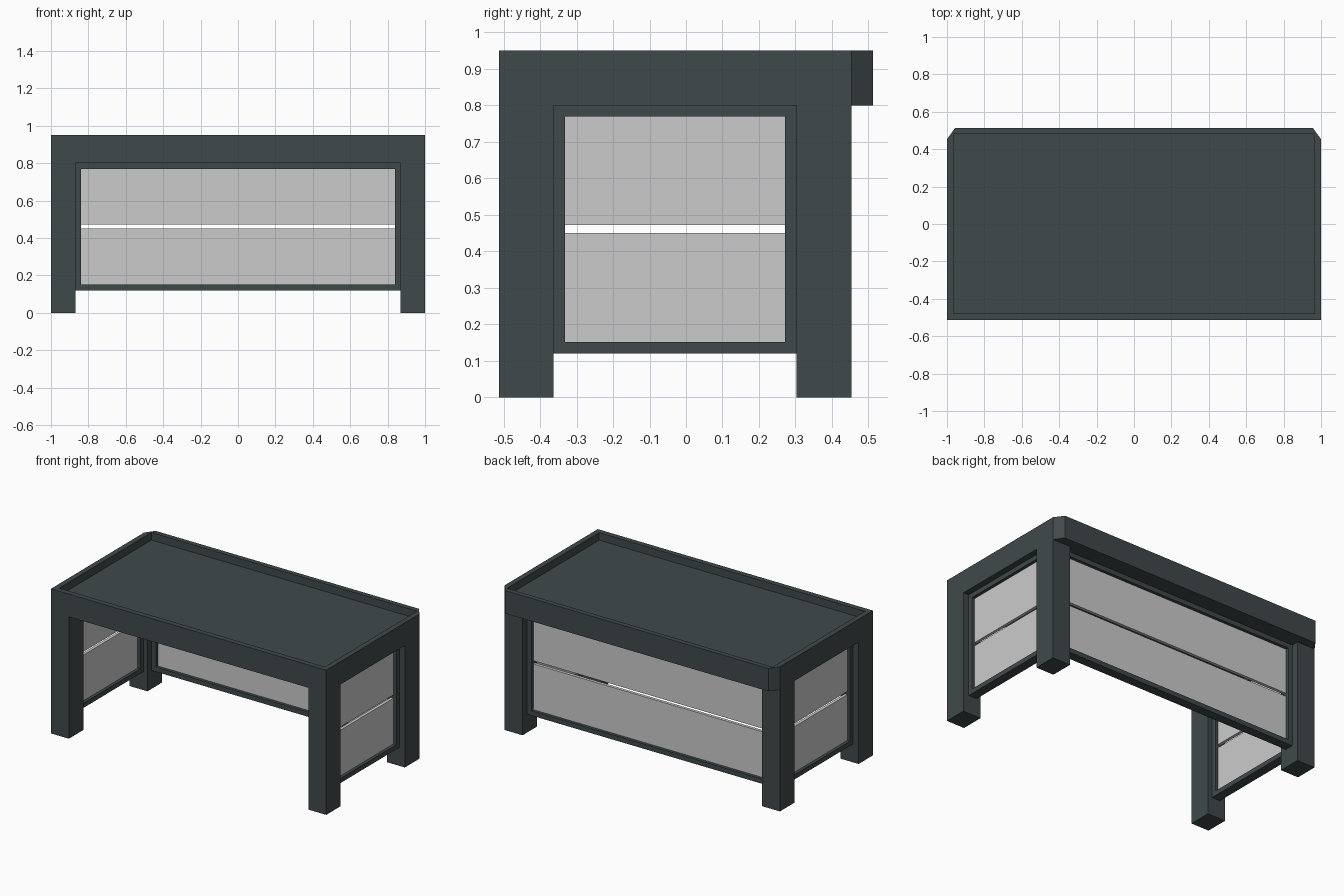
import bpy, bmesh
from mathutils import Vector

if "Cube" in bpy.data.objects:
    bpy.data.objects.remove(bpy.data.objects["Cube"])

dark = bpy.data.materials.new("dark_grey_green")
dark.diffuse_color = (0.051, 0.066, 0.071, 1)
dark.use_nodes = True
dark.node_tree.nodes["Principled BSDF"].inputs["Base Color"].default_value = dark.diffuse_color


def finish(name, bm, mat=None):
    bmesh.ops.recalc_face_normals(bm, faces=bm.faces[:])
    me = bpy.data.meshes.new(name)
    bm.to_mesh(me)
    bm.free()
    ob = bpy.data.objects.new(name, me)
    bpy.context.collection.objects.link(ob)
    if mat:
        me.materials.append(mat)
    return ob


def box(name, lo, hi, mat=None):
    bm = bmesh.new()
    bmesh.ops.create_cube(bm, size=1)
    for v in bm.verts:
        v.co = Vector([lo[i] + (v.co[i] + 0.5) * (hi[i] - lo[i]) for i in range(3)])
    return finish(name, bm, mat)


# desk body: plan grid at apron height, corner cells pulled down into legs
APRON, TOP = 0.80, 0.95
rows = [(-0.5125, 1.0), (-0.3625, 1.0), (0.3025, 1.0), (0.4535, 1.0), (0.5125, 0.957)]
bm = bmesh.new()
grid = [[bm.verts.new((x, y, APRON)) for x in (-w, -0.87, 0.87, w)] for y, w in rows]
cells = {}
for j in range(4):
    for i in range(3):
        cells[j, i] = bm.faces.new((grid[j][i], grid[j][i + 1],
                                    grid[j + 1][i + 1], grid[j + 1][i]))
legs = [cells[j, i] for j in (0, 2) for i in (0, 2)]
up = bmesh.ops.extrude_face_region(bm, geom=list(cells.values()), use_keep_orig=True)
for v in [g for g in up["geom"] if isinstance(g, bmesh.types.BMVert)]:
    v.co.z = TOP
down = bmesh.ops.extrude_face_region(bm, geom=legs)
for v in [g for g in down["geom"] if isinstance(g, bmesh.types.BMVert)]:
    v.co.z = 0
bmesh.ops.delete(bm, geom=[f for f in legs if f.is_valid], context='FACES_ONLY')
body = finish("desk_body", bm, dark)

# shallow tray recess in the desk top
cutter = box("tray_cutter", (-0.965, -0.4775, 0.90), (0.965, 0.48, 1.1), dark)
cutter.hide_render = True
cutter.display_type = 'WIRE'
mod = body.modifiers.new("tray", 'BOOLEAN')
mod.operation = 'DIFFERENCE'
mod.solver = 'EXACT'
mod.object = cutter


def infill(name, place, a, b):
    """Rectangular frame with two thin boards; place(u, d, z) maps to the desk."""
    bm = bmesh.new()
    z0, z1, t, h = 0.12, APRON, 0.031, 0.03
    outer = [(a, z0), (b, z0), (b, z1), (a, z1)]
    inner = [(a + t, z0 + t), (b - t, z0 + t), (b - t, z1 - t), (a + t, z1 - t)]
    rings = [[bm.verts.new(place(u, d, z)) for u, z in r]
             for r, d in ((outer, -h), (outer, h), (inner, h), (inner, -h))]
    for k in range(4):
        r, s = rings[k], rings[(k + 1) % 4]
        for i in range(4):
            n = (i + 1) % 4
            bm.faces.new((r[i], r[n], s[n], s[i]))
    finish(name + "_frame", bm, dark)
    for part, lo, hi in (("lower", z0 + t, 0.451), ("upper", 0.472, z1 - t)):
        p, q = place(a + t, -0.01, lo), place(b - t, 0.01, hi)
        box(name + "_" + part + "_board", [min(c) for c in zip(p, q)],
            [max(c) for c in zip(p, q)])


# side and back infill panels
for side, s in (("left", -1), ("right", 1)):
    infill(side + "_panel", lambda u, d, z: (s * (0.93 + d), u, z), -0.3625, 0.3025)
infill("back_panel", lambda u, d, z: (u, 0.376 + d, z), -0.87, 0.87)
